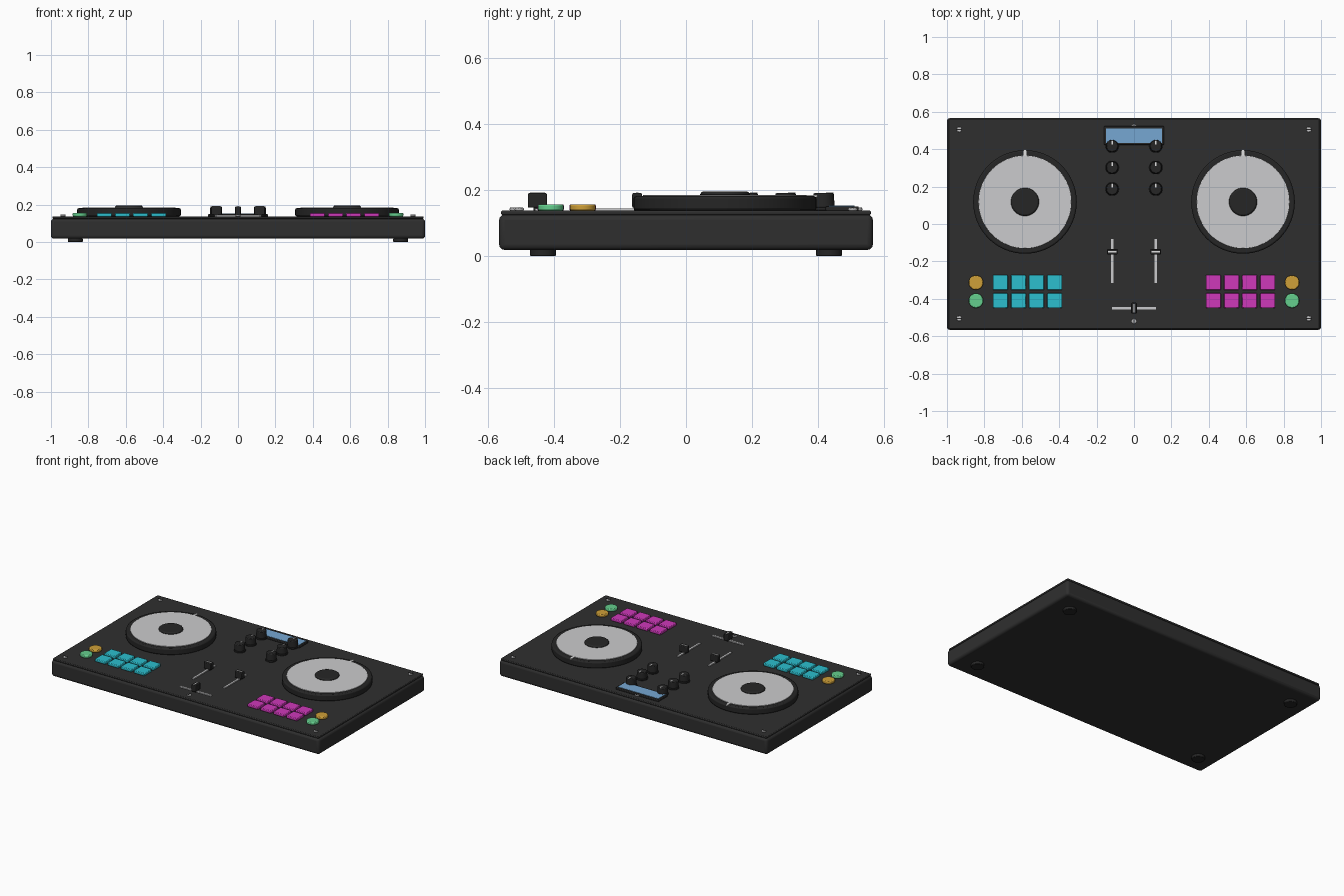
import bpy, math

cube = bpy.data.objects.get("Cube")
if cube:
    bpy.data.objects.remove(cube, do_unlink=True)


def material(name, r, g, b):
    m = bpy.data.materials.new(name)
    m.use_nodes = True
    m.diffuse_color = (r, g, b, 1)
    m.node_tree.nodes["Principled BSDF"].inputs["Base Color"].default_value = (r, g, b, 1)
    return m


CHARCOAL = material("charcoal", 0.028, 0.028, 0.028)
BLACK = material("soft black", 0.019, 0.019, 0.019)
SILVER = material("silver", 0.6, 0.6, 0.61)
WHITE = material("marker white", 0.75, 0.75, 0.75)
CYAN = material("cyan", 0.025, 0.52, 0.62)
MAGENTA = material("magenta", 0.62, 0.04, 0.49)
GOLD = material("amber", 0.62, 0.35, 0.04)
GREEN = material("green", 0.13, 0.62, 0.27)
BLUE = material("screen blue", 0.18, 0.39, 0.65)

DECK = 0.137  # height of the top panel


def finish(name, mat, bevel, segments):
    ob = bpy.context.object
    ob.name = name
    ob.data.materials.append(mat)
    if bevel:
        mod = ob.modifiers.new("Bevel", "BEVEL")
        mod.width, mod.segments = bevel, segments
        mod.limit_method = "ANGLE"
        mod.angle_limit = math.radians(40)
    bpy.ops.object.shade_smooth_by_angle(angle=math.radians(35))
    return ob


def box(name, mat, x, y, z0, z1, w, d, bevel=0, segments=2):
    bpy.ops.mesh.primitive_cube_add(size=1, location=(x, y, (z0 + z1) / 2))
    ob = bpy.context.object
    ob.scale = (w, d, z1 - z0)
    bpy.ops.object.transform_apply(location=False, rotation=False, scale=True)
    return finish(name, mat, bevel, segments)


def disc(name, mat, x, y, z0, z1, r, bevel=0, sides=32, r_top=None):
    bpy.ops.mesh.primitive_cone_add(vertices=sides, radius1=r, radius2=r_top or r,
                                    depth=z1 - z0, location=(x, y, (z0 + z1) / 2))
    return finish(name, mat, bevel, 2)


def screw(name, x, y, slot_w, slot_d):
    disc(name, SILVER, x, y, DECK, 0.146, 0.014, 0.003, 16)
    box(name + "_slot", BLACK, x, y, 0.144, 0.147, slot_w, slot_d)


# Case, top panel and feet
box("case", CHARCOAL, 0, 0, 0.018, 0.125, 2, 1.132, 0.016, 3)
box("top_panel", CHARCOAL, 0, 0, 0.124, DECK, 1.985, 1.12, 0.004)
for sx in (-1, 1):
    for sy in (-1, 1):
        disc("foot", BLACK, sx * 0.87, sy * 0.433, 0, 0.02, 0.04, 0.003)
        screw("corner_screw", sx * 0.935, sy * 0.505, 0.026, 0.006)
for sy in (-1, 1):
    screw("centre_screw", 0, sy * 0.52, 0.006, 0.026)

# Both decks, mirrored left and right
for side, sx, pad_mat in (("right", -1, CYAN), ("left", 1, MAGENTA)):
    jx, jy = sx * 0.583, 0.118
    disc(side + "_jog_wheel", BLACK, jx, jy, DECK, 0.181, 0.277, 0.008, 64)
    disc(side + "_platter", SILVER, jx, jy, 0.178, 0.184, 0.248, 0.001, 64)
    disc(side + "_hub", BLACK, jx, jy, 0.183, 0.195, 0.077, 0.004, 32, 0.07)
    box(side + "_jog_marker", WHITE, jx, jy + 0.262, 0.178, 0.184, 0.014, 0.036)

    # Performance pads
    for col in range(4):
        for row in (-0.313, -0.41):
            box(side + "_pad", pad_mat, sx * (0.424 + 0.097 * col), row,
                DECK, 0.156, 0.08, 0.08, 0.004)

    # Round transport buttons
    for label, mat, y in (("cue", GOLD, -0.313), ("play", GREEN, -0.41)):
        disc(side + "_" + label + "_button", mat, sx * 0.845, y, DECK, 0.156, 0.039, 0.005, 24)

    # Equaliser knobs
    for y in (0.417, 0.302, 0.187):
        disc(side + "_knob_skirt", BLACK, sx * 0.117, y, DECK, 0.147, 0.036, 0.002)
        disc(side + "_knob", BLACK, sx * 0.117, y, 0.145, 0.19, 0.033, 0.004, 32, 0.031)
        box(side + "_knob_pointer", WHITE, sx * 0.117, y + 0.018, 0.188, 0.192, 0.008, 0.022)

    # Channel fader
    box(side + "_fader_track", SILVER, sx * 0.116, -0.197, DECK - 0.002, 0.144, 0.014, 0.235)
    box(side + "_fader_stem", BLACK, sx * 0.116, -0.148, DECK, 0.15, 0.025, 0.018)
    box(side + "_fader_cap", BLACK, sx * 0.116, -0.148, 0.146, 0.19, 0.055, 0.03, 0.004)
    box(side + "_fader_line", WHITE, sx * 0.116, -0.148, 0.188, 0.192, 0.046, 0.007)

# Crossfader
box("crossfader_track", SILVER, 0, -0.45, DECK - 0.002, 0.144, 0.235, 0.014)
box("crossfader_stem", BLACK, 0, -0.45, DECK, 0.15, 0.018, 0.025)
box("crossfader_cap", BLACK, 0, -0.45, 0.146, 0.19, 0.03, 0.058, 0.004)
box("crossfader_line", WHITE, 0, -0.45, 0.188, 0.192, 0.007, 0.046)

# Display
box("screen_bezel", BLACK, 0, 0.473, DECK - 0.002, 0.15, 0.32, 0.1, 0.004)
box("screen_glass", BLUE, 0, 0.472, 0.148, 0.152, 0.3, 0.078)
